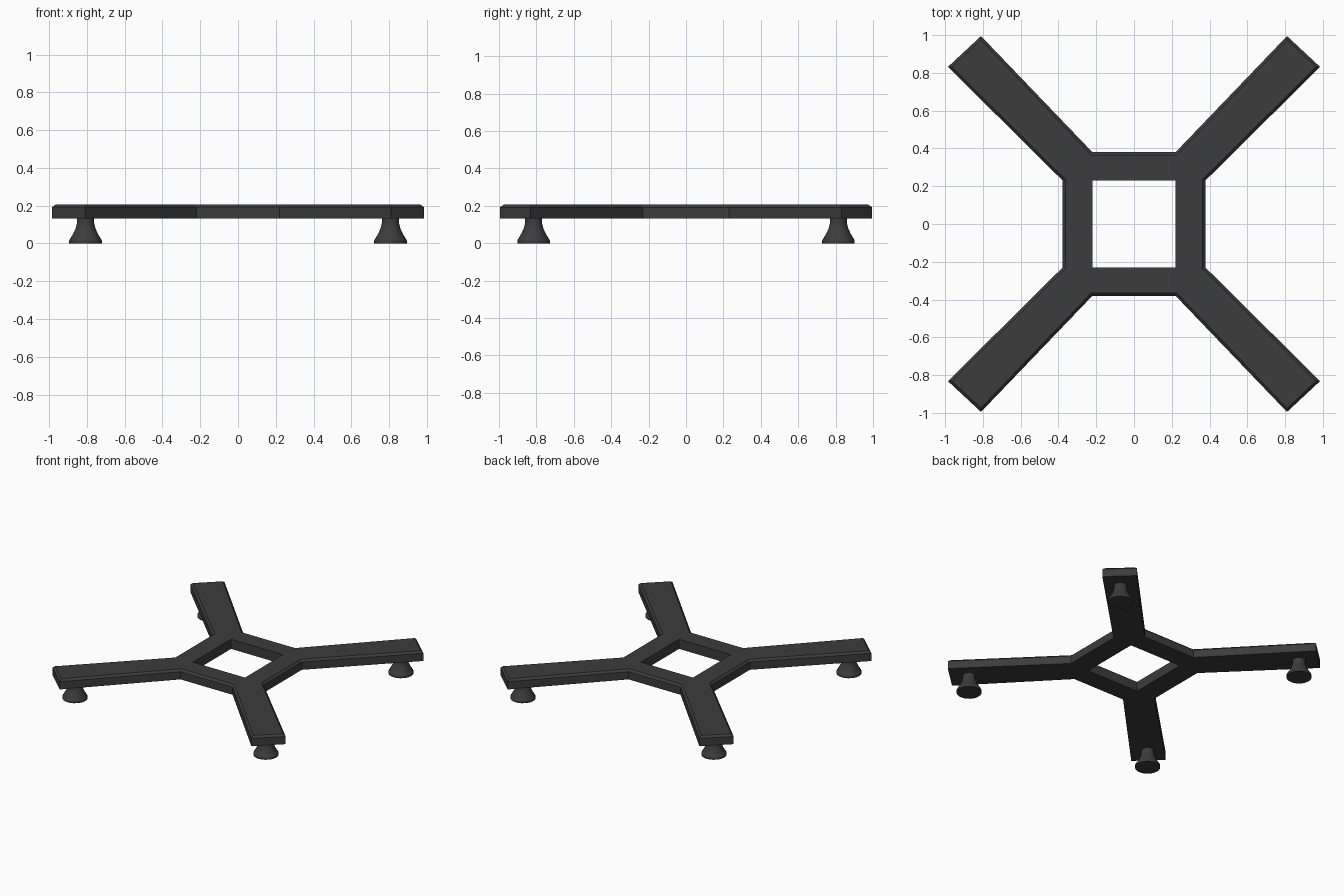
import bpy, bmesh, math
from mathutils import Vector

if "Cube" in bpy.data.objects:
    bpy.data.objects.remove(bpy.data.objects["Cube"])

Z_BOTTOM, Z_TOP, CHAMFER = 0.133, 0.207, 0.015


def make_object(name, bm):
    bmesh.ops.recalc_face_normals(bm, faces=bm.faces)
    mesh = bpy.data.meshes.new(name)
    bm.to_mesh(mesh)
    bm.free()
    obj = bpy.data.objects.new(name, mesh)
    bpy.context.collection.objects.link(obj)
    return obj


def inset(points, d):
    """Offset a counter-clockwise outline inwards by d."""
    result = []
    for i, p in enumerate(points):
        a = (p - points[i - 1]).normalized()
        b = (points[(i + 1) % len(points)] - p).normalized()
        na, nb = Vector((-a.y, a.x)), Vector((-b.y, b.x))
        result.append(p + (na + nb) * d / (1 + na.dot(nb)))
    return result


# Cross frame outline: one arm mirrored into four quadrants, counter-clockwise
arm = [(0.378, 0.23), (0.985, 0.832), (0.81, 0.995), (0.22, 0.38)]
outline = []
for sx, sy in ((1, 1), (-1, 1), (-1, -1), (1, -1)):
    pts = [Vector((x * sx, y * sy)) for x, y in arm]
    outline += pts if sx * sy > 0 else pts[::-1]
hole = [Vector((x, y)) for x, y in ((0.22, 0.23), (-0.22, 0.23), (-0.22, -0.23), (0.22, -0.23))]

# Frame: chamfered outer top edge, straight square opening
bm = bmesh.new()


def ring(points, z):
    return [bm.verts.new((p.x, p.y, z)) for p in points]


def bridge(a, b):
    n = len(a)
    for i in range(n):
        j = (i + 1) % n
        bm.faces.new((a[i], a[j], b[j], b[i]))


def cap(outer, inner):
    for q in range(4):
        a, b, c, d = outer[q * 4:q * 4 + 4]
        bm.faces.new((a, b, c, d))
        bm.faces.new((a, d, inner[q]))
        bm.faces.new((d, outer[(q * 4 + 4) % 16], inner[(q + 1) % 4], inner[q]))


low = ring(outline, Z_BOTTOM)
shoulder = ring(outline, Z_TOP - CHAMFER)
top = ring(inset(outline, CHAMFER), Z_TOP)
hole_top, hole_low = ring(hole, Z_TOP), ring(hole, Z_BOTTOM)
bridge(low, shoulder)
bridge(shoulder, top)
bridge(hole_top, hole_low)
cap(top, hole_top)
cap(low, hole_low)
frame = make_object("cross_frame", bm)

# Feet: flared profile turned around the vertical axis
profile = [(0, 0), (0.087, 0), (0.087, 0.015), (0.066, 0.05), (0.053, 0.078),
           (0.046, 0.105), (0.045, 0.14), (0, 0.14)]


def make_foot(name, x, y):
    bm = bmesh.new()
    verts = [bm.verts.new((r, 0, z)) for r, z in profile]
    edges = [bm.edges.new(pair) for pair in zip(verts, verts[1:])]
    bmesh.ops.spin(bm, geom=verts + edges, axis=(0, 0, 1), cent=(0, 0, 0),
                   angle=math.tau, steps=24)
    bmesh.ops.remove_doubles(bm, verts=bm.verts, dist=0.0005)
    foot = make_object(name, bm)
    foot.location = (x, y, 0)
    return foot


feet = [make_foot(f"{fb}_{lr}_foot", 0.807 * sx, 0.815 * sy)
        for fb, sy in (("front", -1), ("back", 1)) for lr, sx in (("left", -1), ("right", 1))]

# Smooth the round feet, keep the rims sharp
bpy.ops.object.select_all(action='DESELECT')
for foot in feet:
    foot.select_set(True)
bpy.context.view_layer.objects.active = feet[0]
bpy.ops.object.shade_smooth_by_angle(angle=math.radians(30))

# Dark finish
dark = bpy.data.materials.new("dark_finish")
dark.diffuse_color = (0.045, 0.045, 0.045, 1)
dark.use_nodes = True
dark.node_tree.nodes["Principled BSDF"].inputs["Base Color"].default_value = dark.diffuse_color
for obj in [frame] + feet:
    obj.data.materials.append(dark)
